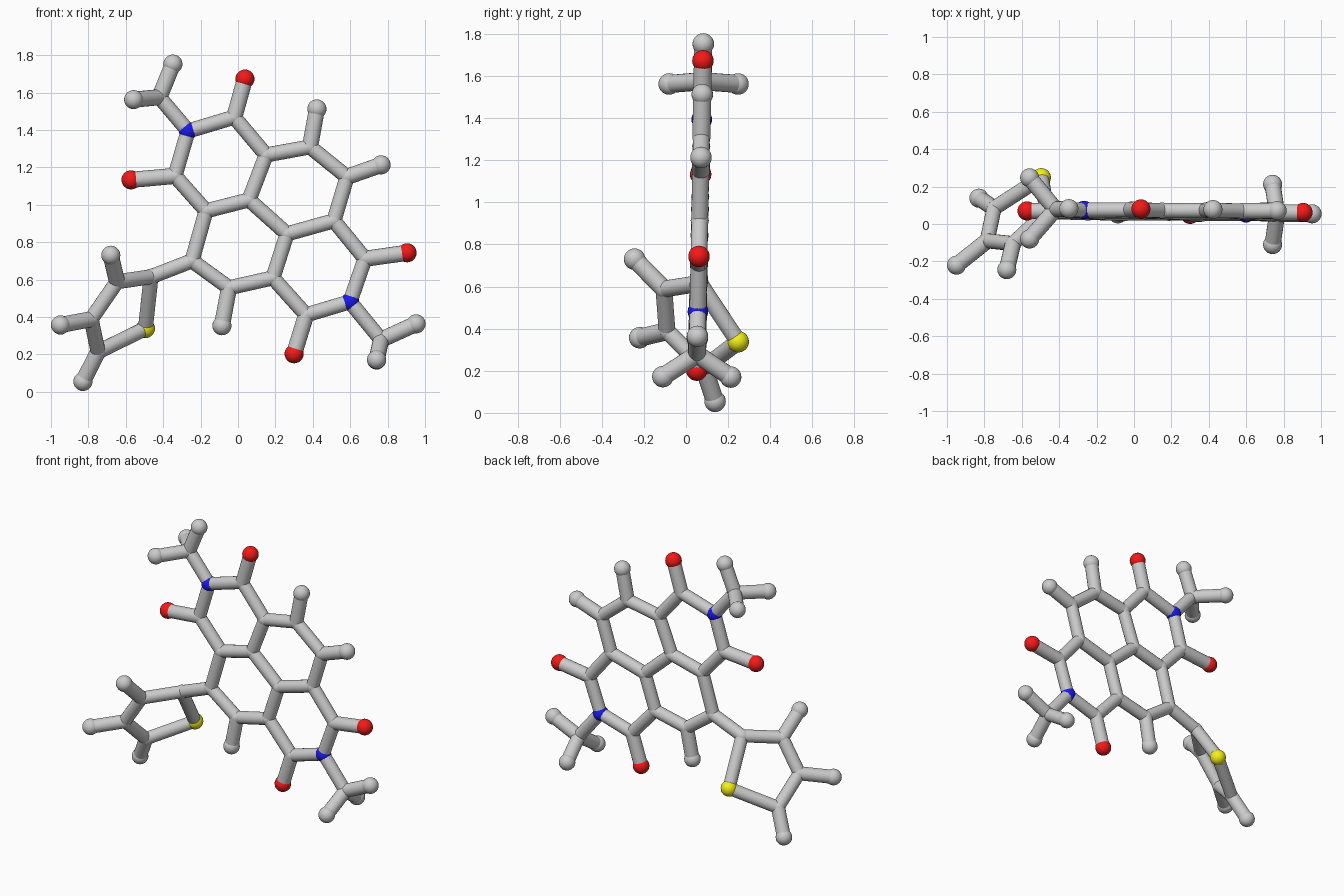
import bpy, bmesh
from mathutils import Vector, Matrix

if "Cube" in bpy.data.objects:
    bpy.data.objects.remove(bpy.data.objects["Cube"])

R_BOND, R_END, R_BALL = 0.040, 0.043, 0.051


def flat(x, z):
    """Point on the slightly tilted plane of the fused rings."""
    return Vector((x, 0.047 + 0.02 * z, z))


# Fused ring core
pos = {k: flat(*v) for k, v in {
    "n1": (-.267, 1.394), "a1": (-.02, 1.468), "a2": (.15, 1.266), "a3": (.059, 1.026),
    "a4": (-.171, .967), "a5": (-.337, 1.154), "b1": (.385, 1.309), "b2": (.583, 1.149),
    "b3": (.513, .914), "b4": (.262, .844), "d1": (-.246, .70), "d2": (-.048, .556),
    "d3": (.187, .609), "e1": (.364, .411), "n2": (.599, .481), "e2": (.679, .711),
    "m1": (-.42, 1.575), "m2": (.765, .278),
    # oxygen ends
    "o1": (.037, 1.672), "o2": (-.572, 1.133), "o3": (.30, .203), "o4": (.904, .743),
    # hydrogen ends in the plane
    "h1": (.422, 1.512), "h2": (.765, 1.213), "h3": (-.086, .353),
    "h4": (-.348, 1.752), "h5": (.952, .363)}.items()}

# Twisted five-sided ring and the out-of-plane hydrogen ends
pos.update({k: Vector(v) for k, v in {
    "t1": (-.465, .065, .615), "s": (-.495, .248, .338), "t2": (-.647, -.105, .588),
    "t3": (-.785, -.09, .388), "t4": (-.748, .085, .214),
    "h6": (-.68, -.244, .73), "h7": (-.949, -.22, .357), "h8": (-.829, .138, .055),
    "h9": (-.558, -.08, 1.562), "h10": (-.558, .247, 1.562),
    "h11": (.741, -.11, .172), "h12": (.741, .212, .170)}.items()})

chains = ["n1 a1 a2 a3 a4 a5 n1", "a2 b1 b2 b3 b4 a3", "a4 d1 d2 d3 b4",
          "d3 e1 n2 e2 b3", "n1 m1", "n2 m2", "d1 t1 t2 t3 t4 s t1"]
ends = ["a1 o1", "a5 o2", "e1 o3", "e2 o4", "b1 h1", "b2 h2", "d2 h3", "m1 h4", "m2 h5",
        "t2 h6", "t3 h7", "t4 h8", "m1 h9", "m1 h10", "m2 h11", "m2 h12"]


def add_rod(bm, a, b, r):
    d = b - a
    m = Matrix.Translation((a + b) / 2) @ d.to_track_quat('Z', 'Y').to_matrix().to_4x4()
    bmesh.ops.create_cone(bm, cap_ends=True, segments=20, radius1=r, radius2=r,
                          depth=d.length, matrix=m)


def add_ball(bm, p, r):
    bmesh.ops.create_uvsphere(bm, u_segments=24, v_segments=14, radius=r,
                              matrix=Matrix.Translation(p))


def finish(bm, name, color=None):
    me = bpy.data.meshes.new(name)
    bm.to_mesh(me)
    bm.free()
    ob = bpy.data.objects.new(name, me)
    bpy.context.collection.objects.link(ob)
    if color:
        mat = bpy.data.materials.new(name + "_color")
        mat.diffuse_color = color
        mat.use_nodes = True
        mat.node_tree.nodes["Principled BSDF"].inputs["Base Color"].default_value = mat.diffuse_color
        me.materials.append(mat)
    bpy.ops.object.select_all(action='DESELECT')
    ob.select_set(True)
    bpy.context.view_layer.objects.active = ob
    bpy.ops.object.shade_smooth_by_angle(angle=0.7)


# Bonds between ring atoms, and bonds to end atoms
for name, groups, r in (("ring_bonds", chains, R_BOND), ("end_bonds", ends, R_END)):
    bm = bmesh.new()
    for g in groups:
        ks = g.split()
        for a, b in zip(ks, ks[1:]):
            add_rod(bm, pos[a], pos[b], r)
    finish(bm, name)

# Atoms, grouped by element
for name, prefix, r, color in (
        ("carbon_joints", "abdemt", 0.043, None),
        ("hydrogen_balls", "h", R_BALL, None),
        ("oxygen_balls", "o", R_BALL, (0.9, 0.01, 0.01, 1)),
        ("nitrogen_balls", "n", 0.049, (0.01, 0.01, 0.85, 1)),
        ("sulfur_ball", "s", R_BALL, (0.9, 0.88, 0.01, 1))):
    bm = bmesh.new()
    for k, p in pos.items():
        if k[0] in prefix:
            add_ball(bm, p, r)
    finish(bm, name, color)
